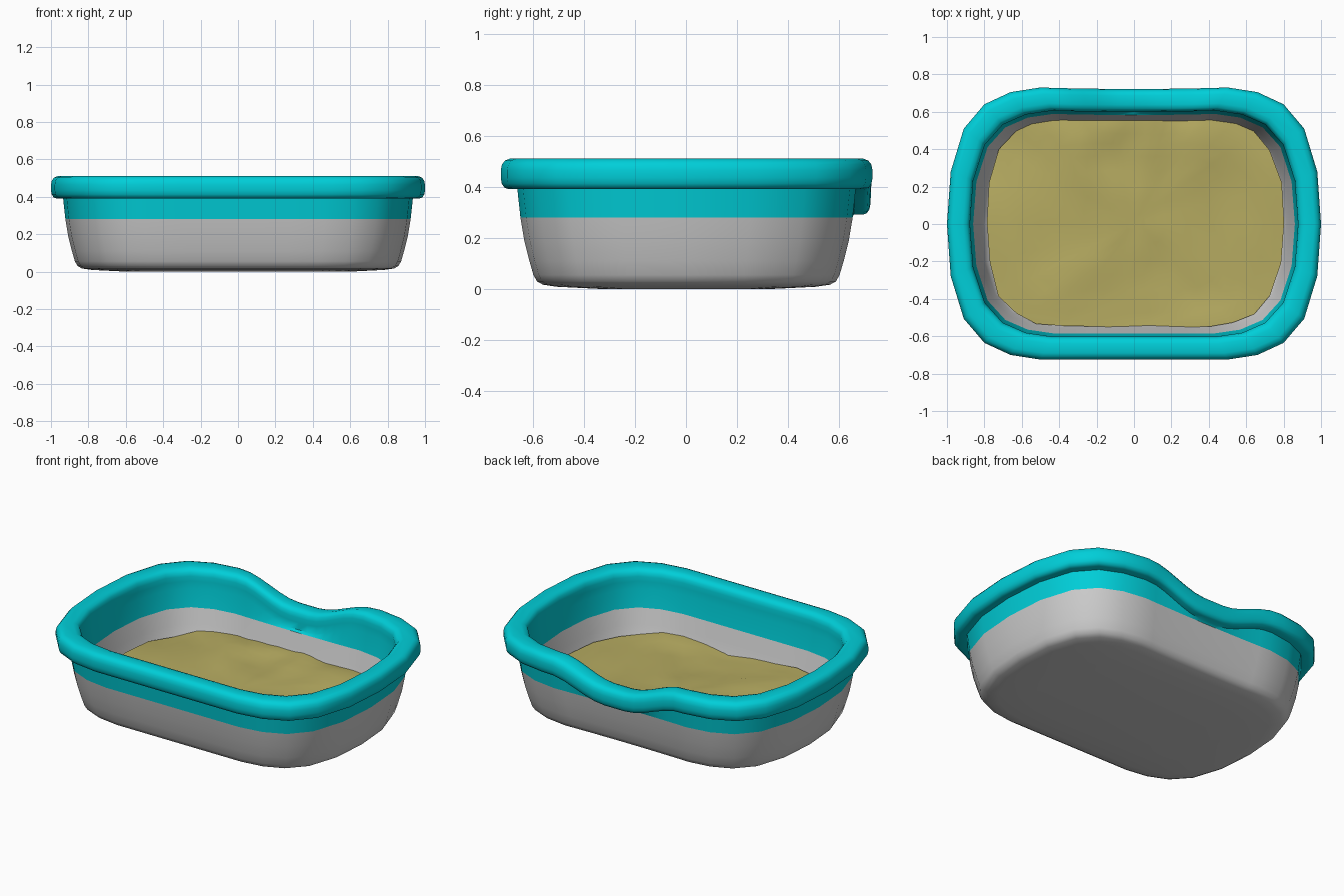
import bpy, math
from mathutils import Vector, noise

if "Cube" in bpy.data.objects:
    bpy.data.objects.remove(bpy.data.objects["Cube"])

# Rim outline: one corner mirrored to four, plus extra points along the straight sides
corner = [(1.0, 0.0), (0.98, 0.28), (0.91, 0.51), (0.80, 0.64), (0.66, 0.705), (0.5, 0.73)]
back = [(x, 0.722 + 0.03 * x * x) for x in (0.42, 0.35, 0.28, 0.21, 0.14, 0.07, 0)]
front = [(x, -0.725) for x in (-0.3, -0.1, 0.1, 0.3)]
half = corner + back
outline = half + [(-x, y) for x, y in half[-2::-1]]
outline += [(-x, -y * 0.993) for x, y in corner[1:]] + front
outline += [(x, -y * 0.993) for x, y in corner[:0:-1]]


def dip_at(x, y):
    """Depth of the scooped entry in the middle of the back wall."""
    if y < 0 or abs(x) > 0.5:
        return 0
    t = min(1, max(0, (0.47 - abs(x)) / 0.40))
    return 0.10 * t * t * (3 - 2 * t)


def ring(inset, z):
    """Outline moved inwards by inset at height z, with the entry dip above the tub."""
    w = min(1, max(0, (z - 0.28) / 0.11))
    return [Vector((x * (1 - inset), y * (0.725 - inset) / 0.725, z - w * dip_at(x, y)))
            for x, y in outline]


def loft(name, rings, color=None, cap_start=False, cap_end=False):
    n = len(outline)
    faces = [(i * n + j, i * n + (j + 1) % n, (i + 1) * n + (j + 1) % n, (i + 1) * n + j)
             for i in range(len(rings) - 1) for j in range(n)]
    if cap_start:
        faces.append(tuple(reversed(range(n))))
    if cap_end:
        faces.append(tuple(range((len(rings) - 1) * n, len(rings) * n)))
    me = bpy.data.meshes.new(name)
    me.from_pydata([v for r in rings for v in r], [], faces)
    ob = bpy.data.objects.new(name, me)
    bpy.context.collection.objects.link(ob)
    if color:
        mat = bpy.data.materials.new(name)
        mat.diffuse_color = color
        mat.use_nodes = True
        mat.node_tree.nodes["Principled BSDF"].inputs["Base Color"].default_value = mat.diffuse_color
        me.materials.append(mat)
    bpy.ops.object.select_all(action='DESELECT')
    ob.select_set(True)
    bpy.context.view_layer.objects.active = ob
    bpy.ops.object.shade_smooth_by_angle(angle=math.radians(45))
    return ob


# Grey tub: outside with rounded foot
shell = [(0.40, 0.0), (0.22, 0.009), (0.165, 0.017), (0.142, 0.03), (0.128, 0.055),
         (0.112, 0.11), (0.092, 0.19), (0.077, 0.28)]
loft("tub_outside", [ring(*p) for p in shell], cap_start=True)

# Grey tub: inside wall and floor
liner = [(0.140, 0.28), (0.165, 0.19), (0.185, 0.12), (0.205, 0.07), (0.25, 0.045)]
loft("tub_inside", [ring(*p) for p in liner], cap_end=True)

# Teal upper band with rolled rim
rim = [(0.077, 0.28), (0.065, 0.391), (0.03, 0.391), (0.014, 0.397), (0.004, 0.413),
       (0.0, 0.435), (0.0, 0.465), (0.005, 0.488), (0.017, 0.503), (0.035, 0.51),
       (0.085, 0.51), (0.106, 0.503), (0.118, 0.488), (0.123, 0.465), (0.123, 0.435),
       (0.125, 0.391), (0.140, 0.28)]
loft("rolled_rim", [ring(*p) for p in rim], (0.0, 0.62, 0.69, 1))

# Litter: uneven surface with a ragged edge
sand = []
for s in (1, 0.94, 0.86, 0.76, 0.64, 0.5, 0.35, 0.2, 0.07):
    r = []
    for x, y in outline:
        rag = 1 + 0.025 * noise.noise((x * 7, y * 7, 3.1)) * s
        px, py = x * 0.795 * s * rag + 0.006, y * 0.765 * s * rag + 0.006
        z = 0.155 + 0.03 * noise.noise((px * 2.5, py * 2.5, 0.4))
        z += 0.015 * noise.noise((px * 7, py * 7, 5.2))
        r.append(Vector((px, py, z)))
    sand.append(r)
loft("litter", sand, (0.47, 0.41, 0.12, 1), cap_end=True)
